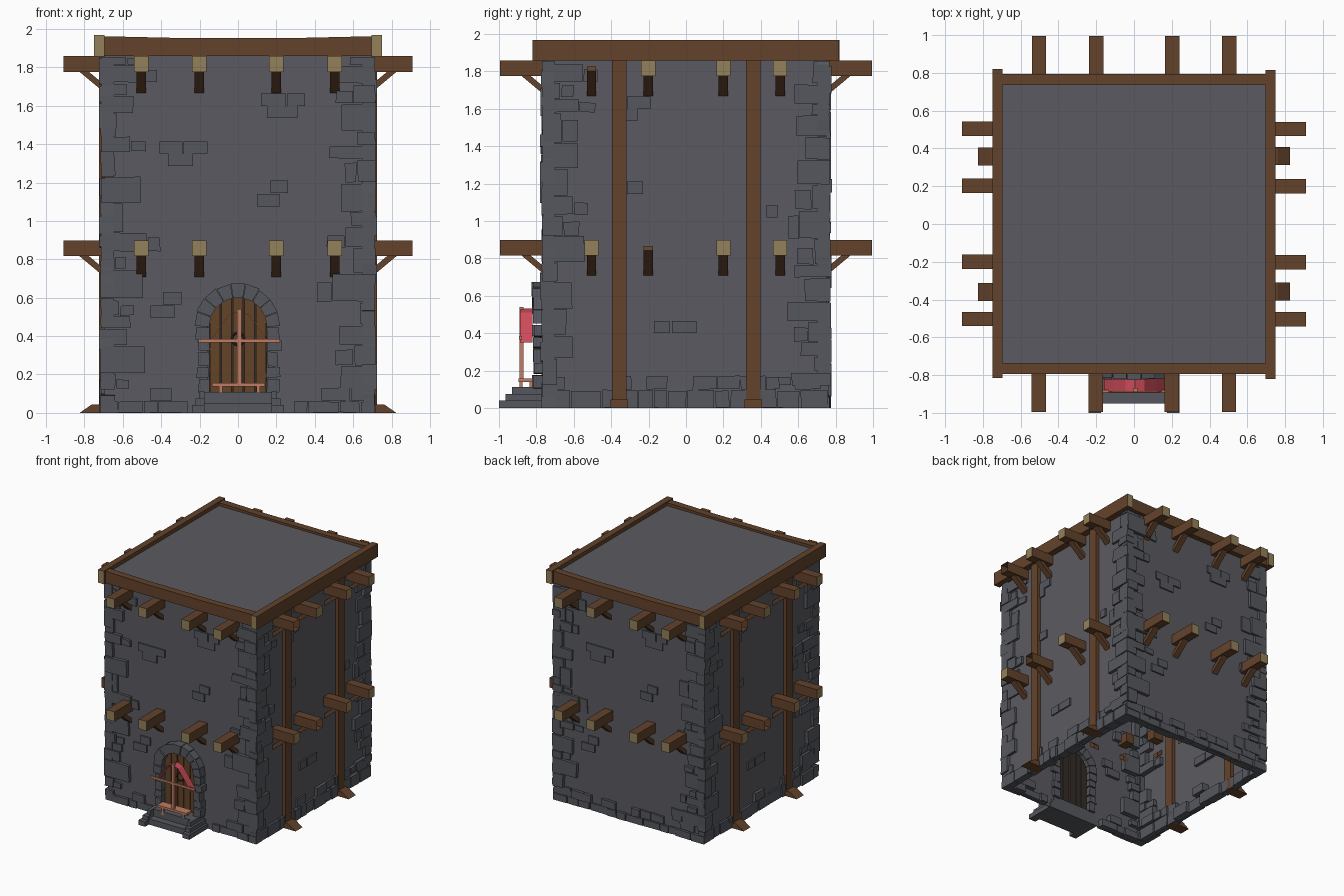
import bpy, bmesh, math, random
from mathutils import Vector

random.seed(4)
if "Cube" in bpy.data.objects:
    bpy.data.objects.remove(bpy.data.objects["Cube"])


def material(name, rgb):
    m = bpy.data.materials.new(name)
    m.use_nodes = True
    m.diffuse_color = (*rgb, 1)
    m.node_tree.nodes["Principled BSDF"].inputs["Base Color"].default_value = (*rgb, 1)
    return m


WALL = material("wall grey", (.104, .102, .119))
STONE = material("stone grey", (.092, .097, .113))
WOOD = material("brown timber", (.124, .055, .024))
CUT = material("cut timber end", (.29, .22, .1))
DOOR = material("door wood", (.127, .056, .02))
RED = material("red cloth", (.6, .07, .1))
TAN = material("tan wood", (.52, .2, .125))
DARK = material("dark iron", (.03, .025, .022))


def spot(side, u, d, z):
    """Wall coordinates: u along the wall, d outward from the centre."""
    return Vector({"front": (u, -d, z), "back": (-u, d, z),
                   "right": (d, u, z), "left": (-d, -u, z)}[side])


class Part:
    """Collects prisms and boxes into one named object."""

    def __init__(self, name, *mats):
        self.name, self.mats, self.bm = name, mats, bmesh.new()

    def prism(self, pts, vec):
        a = [self.bm.verts.new(p) for p in pts]
        b = [self.bm.verts.new(p + vec) for p in pts]
        faces = [self.bm.faces.new(a), self.bm.faces.new(b[::-1])]
        for i in range(len(a)):
            j = (i + 1) % len(a)
            faces.append(self.bm.faces.new((a[i], b[i], b[j], a[j])))
        return faces

    def plate(self, side, outline, d0, d1):
        """Outline in (u, z), given depth along d."""
        return self.prism([spot(side, u, d0, z) for u, z in outline],
                          spot(side, 0, d1 - d0, 0))

    def rib(self, side, outline, u0, u1):
        """Outline in (d, z), given width along u."""
        return self.prism([spot(side, u0, d, z) for d, z in outline],
                          spot(side, u1 - u0, 0, 0))

    def box(self, side, u0, u1, d0, d1, z0, z1):
        return self.plate(side, [(u0, z0), (u1, z0), (u1, z1), (u0, z1)], d0, d1)

    def stone(self, side, u0, u1, d0, d1, z0, z1, j=.004):
        r = lambda: random.uniform(-j, j)
        out = [(u + r(), max(0, z + r())) for u, z in ((u0, z0), (u1, z0), (u1, z1), (u0, z1))]
        self.plate(side, out, d0, d1 + 2 * r())

    def remove(self, face):
        bmesh.ops.delete(self.bm, geom=[face], context="FACES_ONLY")

    def done(self):
        bmesh.ops.recalc_face_normals(self.bm, faces=self.bm.faces)
        me = bpy.data.meshes.new(self.name)
        self.bm.to_mesh(me)
        for m in self.mats:
            me.materials.append(m)
        ob = bpy.data.objects.new(self.name, me)
        bpy.context.collection.objects.link(ob)


SIDES = ("front", "back", "right", "left")
HALF = {"front": .695, "back": .695, "right": .75, "left": .75}   # half width
DEPTH = {"front": .75, "back": .75, "right": .695, "left": .695}  # wall face
ZC, RI, RO = .45, .15, .225                                       # doorway arch


def doorway(r):
    """Arched outline, from lower right over the top to lower left."""
    bow = [math.pi * i / 12 for i in range(13)]
    return [(r, .05)] + [(r * math.cos(a), ZC + r * math.sin(a)) for a in bow] + [(-r, .05)]


# Hollow thin walls, the front one with a door opening, and roof deck
walls = Part("tower_walls", WALL)
for s in SIDES[1:]:
    walls.box(s, -HALF[s], HALF[s], DEPTH[s] - .005, DEPTH[s], 0, 1.87)
walls.plate("front", [(-.695, 1.87), (.695, 1.87), (.695, 0), (RI + .01, 0)]
            + doorway(RI + .01) + [(-RI - .01, 0), (-.695, 0)], .745, .75)
walls.done()
deck = Part("roof_deck", WALL)
deck.box("front", -.7, .7, -.76, .74, 1.86, 1.935)
deck.done()

# Stacked corner stones, interlocking long and short
quoins = Part("corner_stones", STONE)
for s in SIDES:
    edge, d = HALF[s] + .02, DEPTH[s] + .022
    for sign in (-1, 1):
        z, k = .12, sign > 0
        while z < 1.84:
            h = min(random.uniform(.06, .16), 1.86 - z)
            w = random.uniform(.15, .24) if k else random.uniform(.07, .14)
            quoins.stone(s, sign * edge, sign * (edge - w), d - .07, d, z + .004, z + h - .004)
            if random.random() < .4:
                x = w + random.uniform(.06, .1)
                quoins.stone(s, sign * (edge - w - .006), sign * (edge - x), d - .06,
                             d - .006, z + .004, z + h * random.uniform(.6, .95))
            z, k = z + h, not k
quoins.done()

# Footing course along the ground
footing = Part("footing_stones", STONE)
for s in SIDES:
    long_wall = s in ("right", "left")
    for row, (z0, z1) in enumerate(((0, .095), (.1, .17)) if long_wall else ((0, .06), (.065, .13))):
        u = -HALF[s] - .02
        while u < HALF[s]:
            w = min(random.uniform(.07, .17), HALF[s] + .02 - u)
            keep = row == 0 or random.random() < .65
            if keep and not (s == "front" and u < .2 and u + w > -.2):
                footing.stone(s, u + .003, u + w - .003, DEPTH[s] - random.uniform(.03, .07),
                              DEPTH[s] + .02, z0, z1)
            u += w
footing.done()

# Scattered raised bricks: left edge, bottom, width
bricks = Part("wall_bricks", STONE)
END_BRICKS = ((-.41, 1.35, .122), (-.285, 1.35, .125), (-.365, 1.285, .13), (.12, 1.6, .128),
              (.255, 1.6, .095), (.15, 1.535, .16), (.17, 1.145, .09), (.1, 1.075, .115),
              (-.39, .565, .095), (-.455, .495, .125))
SIDE_BRICKS = ((-.315, 1.6, .125), (-.37, 1.535, .11), (-.315, 1.145, .085), (.43, 1.02, .06),
               (-.17, .4, .085), (-.075, .4, .13))
for s in SIDES:
    for u, z, w in (SIDE_BRICKS if s in ("right", "left") else END_BRICKS):
        bricks.box(s, u, u + w, DEPTH[s] - .03, DEPTH[s] + .012, z, z + .065)
bricks.done()

# Projecting joists with diagonal braces; one per row on long walls has an open end
joists = Part("floor_joists", WOOD, CUT)
braces = Part("joist_braces", WOOD)
for s in SIDES:
    long_wall = s in ("right", "left")
    reach, d = (.91 if long_wall else .995), DEPTH[s]
    for level, z in enumerate((.816, 1.776)):
        for i, u in enumerate((-.505, -.202, .2, .503)):
            braces.rib(s, [(d - .05, z - .15), (d - .05, z - .11), (d + .14, z + .05),
                           (d + .16, z + .025)], u - .025, u + .025)
            faces = joists.box(s, u - .038, u + .038, d - .1, reach, z, z + .082)
            faces[1].material_index = 1
            if long_wall and (level, i) in ((1, 0), (0, 1)):
                joists.remove(faces[1])
joists.done()
braces.done()

# Tall side posts with wedge feet
posts = Part("side_posts", WOOD)
feet = Part("post_feet", WOOD)
for s in ("right", "left"):
    for u in (-.357, .36):
        posts.box(s, u - .039, u + .039, .66, .725, 0, 1.87)
        feet.rib(s, [(.69, 0), (.825, 0), (.76, .045), (.69, .045)], u - .047, u + .047)
posts.done()
feet.done()

# Roof rim beams; the long ones show cut ends
rim = Part("roof_rim_beams", WOOD, CUT)
for s in ("front", "back"):
    rim.plate(s, [(-.7, 1.86), (.7, 1.86), (.7, 1.962), (.3, 1.953), (-.3, 1.953),
                  (-.7, 1.962)], .735, .795)
for s in ("right", "left"):
    faces = rim.box(s, -.82, .815, .695, .75, 1.857, 1.968)
    for f in (faces[3], faces[5]):
        f.material_index = 1
rim.done()

# Arched doorway: voussoirs and jamb stones
arch = Part("door_arch", STONE)
N = 9
for i in range(N):
    a0, a1 = (math.pi * (i + t) / N for t in (.02, .98))
    ro = RO + random.uniform(-.006, .006)
    arch.plate("front", [(r * math.cos(a), ZC + r * math.sin(a))
                         for r, a in ((RI, a0), (ro, a0), (ro, a1), (RI, a1))],
               .72, .82 + random.uniform(-.008, .008))
for sign in (-1, 1):
    z = .1
    for h in (.08, .06, .08, .06, .07):
        arch.stone("front", sign * RI, sign * (RO + random.uniform(-.02, .008)), .72, .82,
                   z + .003, z + h - .003)
        z += h
arch.done()

# Door planks over a dark backing, both open behind, with a pull ring
backing = Part("door_backing", DARK)
backing.remove(backing.plate("front", doorway(RI), .752, .757)[0])
backing.done()
planks = Part("door_planks", DOOR)
top = lambda u: ZC + math.sqrt(max(0, .153 ** 2 - u * u))
for i in range(5):
    u0, u1 = -.15 + i * .06 + .003, -.09 + i * .06 - .003
    mid = (u0 + u1) / 2
    faces = planks.plate("front", [(u0, .11), (u1, .11), (u1, top(u1)), (mid, top(mid)),
                                   (u0, top(u0))], .753, .772)
    planks.remove(faces[0])
planks.done()
bpy.ops.mesh.primitive_torus_add(location=(0, -.778, .385), rotation=(math.pi / 2, 0, 0),
                                 major_radius=.032, minor_radius=.006,
                                 major_segments=12, minor_segments=6)
ring = bpy.context.object
ring.name = "door_ring"
ring.data.materials.append(DARK)

# Entrance steps between stepped side blocks
steps = Part("entrance_steps", STONE)
for reach, h in ((.95, .05), (.89, .11)):
    steps.box("front", -.18, .18, .74, reach, 0, h)
for sign in (-1, 1):
    for reach, h in ((1.0, .04), (.965, .075), (.93, .112)):
        steps.box("front", sign * .175, sign * (.26 - h * .5), .74, reach, 0, h)
steps.done()

# Small bench, post and crossbar before the door
bench = Part("bench_and_post", TAN)
bench.box("front", -.135, .14, .82, .895, .138, .157)
for u in (-.09, .105):
    for d in (.83, .882):
        bench.box("front", u - .009, u + .009, d - .008, d + .008, .08, .14)
bench.box("front", -.006, .018, .868, .89, .15, .54)
bench.box("front", -.205, .22, .878, .893, .367, .385)
bench.done()

# Cloth draped over the post, falling to both sides
cloth = Part("cloth", RED)
DRAPE = ((0, .53), (.05, .51), (.11, .43), (.165, .35))
for sign in (-1, 1):
    for (x0, z0), (x1, z1) in zip(DRAPE, DRAPE[1:]):
        cloth.rib("front", [(.82, 0), (.888, 0), (.888, .002), (.82, .002)], 0, 1)
        cloth.bm.verts.ensure_lookup_table()
        for v in cloth.bm.verts[-8:]:
            v.co.z += z1 if v.co.x > .5 else z0
            v.co.x = sign * (x1 if v.co.x > .5 else x0) + .006
cloth.done()
